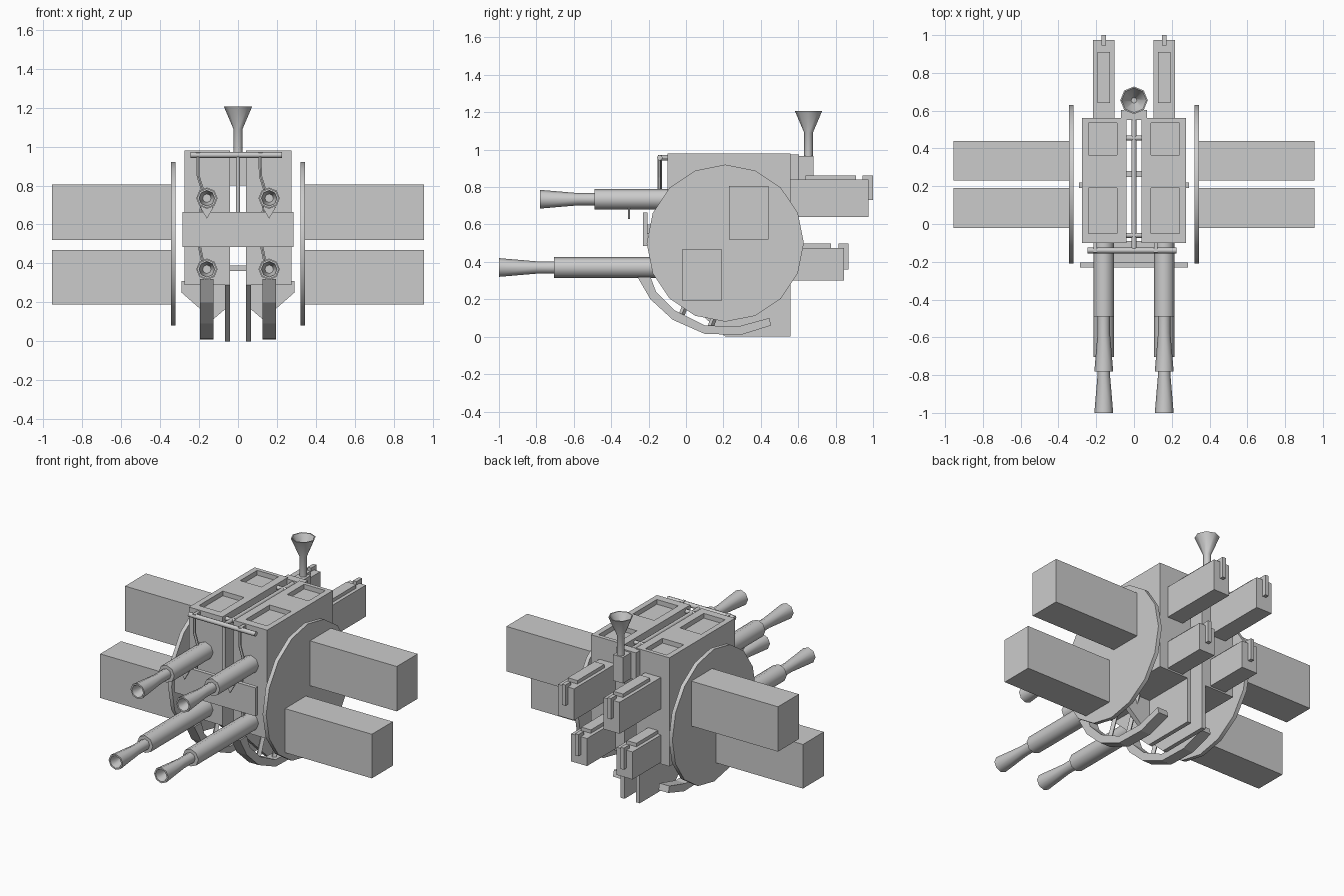
import bpy, bmesh, math
from mathutils import Vector

if "Cube" in bpy.data.objects:
    bpy.data.objects.remove(bpy.data.objects["Cube"])


def finish(name, bm, smooth=False):
    bmesh.ops.recalc_face_normals(bm, faces=bm.faces[:])
    me = bpy.data.meshes.new(name)
    bm.to_mesh(me)
    bm.free()
    ob = bpy.data.objects.new(name, me)
    bpy.context.collection.objects.link(ob)
    if smooth:
        bpy.ops.object.select_all(action='DESELECT')
        ob.select_set(True)
        bpy.context.view_layer.objects.active = ob
        bpy.ops.object.shade_smooth_by_angle(angle=math.radians(50))
    return ob


def box(name, x, y, z):
    # box from (min, max) ranges
    bm = bmesh.new()
    bmesh.ops.create_cube(bm, size=1)
    for v in bm.verts:
        v.co = Vector([(r[0] + r[1]) / 2 + c * (r[1] - r[0]) for r, c in zip((x, y, z), v.co)])
    return finish(name, bm)


def prism(name, pts, place, a, b):
    # closed 2D outline swept between a and b
    bm = bmesh.new()
    lo = [bm.verts.new(place(p, a)) for p in pts]
    hi = [bm.verts.new(place(p, b)) for p in pts]
    bm.faces.new(lo)
    bm.faces.new(hi)
    n = len(pts)
    for i in range(n):
        j = (i + 1) % n
        bm.faces.new((lo[i], lo[j], hi[j], hi[i]))
    return finish(name, bm)


def in_yz(p, x):
    return (x, p[0], p[1])


def in_xz(p, y):
    return (p[0], y, p[1])


def lathe(name, profile, place, sides=8):
    # profile of (distance along axis, radius), capped at both ends
    bm = bmesh.new()
    rings = []
    for d, r in profile:
        rings.append([bm.verts.new(place(d, r * math.cos(2 * math.pi * k / sides),
                                         r * math.sin(2 * math.pi * k / sides))) for k in range(sides)])
    for a, b in zip(rings, rings[1:]):
        for i in range(sides):
            j = (i + 1) % sides
            bm.faces.new((a[i], a[j], b[j], b[i]))
    bm.faces.new(rings[0])
    bm.faces.new(rings[-1])
    return finish(name, bm, True)


def rod(name, p, q, r, sides=8):
    p, q = Vector(p), Vector(q)
    rot = (q - p).to_track_quat('Z', 'Y')
    return lathe(name, [(0, r), ((q - p).length, r)],
                 lambda d, u, v: p + rot @ Vector((u, v, d)), sides)


def span(s, a, b):
    return tuple(sorted((s * a, s * b)))


for s, side in ((-1, "left"), (1, "right")):
    # main housing with two recessed roof panels
    body = box(side + "_housing", span(s, .04, .275), (-.1, .56), (.29, .98))
    for y in ((-.05, .19), (.365, .535)):
        cut = box("panel_cutter", span(s, .09, .24), y, (.95, 1.05))
        mod = body.modifiers.new("recess", 'BOOLEAN')
        mod.object = cut
        mod.operation = 'DIFFERENCE'
        mod.solver = 'EXACT'
        bpy.context.view_layer.objects.active = body
        bpy.ops.object.modifier_apply(modifier=mod.name)
        bpy.data.objects.remove(cut)

    # lower fin, curved chute and its bracket
    prism(side + "_fin", [(.56, 0), (.21, 0), (-.1, .29), (.56, .29)], in_yz, s * .04, s * .067)
    prism(side + "_curved_chute",
          [(-.26, .32), (-.19, .20), (-.07, .09), (.10, .015), (.295, .01), (.455, .06),
           (.445, .10), (.28, .055), (.10, .06), (-.06, .14), (-.16, .24), (-.19, .32)],
          in_yz, s * .125, s * .195)
    prism(side + "_chute_bracket",
          [(s * .06, .31), (s * .29, .31), (s * .29, .25), (s * .13, .11), (s * .06, .17)],
          in_xz, .19, .22)
    for i, (y, z) in enumerate(((-.03, .1), (.13, .05))):
        rod(f"{side}_chute_strut_{i}", (s * .16, y, z), (s * .16, y + .1, z + .25), .016, 4)

    # side disc
    lathe(side + "_side_disc", [(.32, .42), (.345, .42)],
          lambda d, u, v: (s * d, .21 + u, .5 + v), 16)

    # side boxes
    box(side + "_upper_side_box", span(s, .345, .955), (.23, .44), (.52, .805))
    box(side + "_lower_side_box", span(s, .345, .955), (-.02, .19), (.19, .47))

    # guns: hollow flared barrel, sleeve, breech, lid and rear tab
    x = s * .16
    for lvl, z, tip, sleeve, zb, zt, ye, yl, tab in (
            ("upper", .735, -.78, -.49, .64, .84, .975, .91, .73),
            ("lower", .37, -1.0, -.705, .30, .475, .845, .775, .36)):
        n = f"{side}_{lvl}_"
        lathe(n + "barrel",
              [(tip + .1, .022), (tip, .04), (tip, .05), (tip + .2, .033), (sleeve, .033),
               (sleeve, .055), (-.05, .055)],
              lambda d, u, v: (x + u, d, z + v))
        box(n + "breech", (x - .056, x + .056), (.55, ye), (zb, zt))
        box(n + "breech_lid", (x - .034, x + .034), (yl - .27, yl), (zt - .01, zt + .022))
        box(n + "breech_tab", (x - .012, x + .012), (ye - .03, ye + .025), (tab, zt + .022))

    # pointer under the upper barrel
    prism(side + "_pointer", [(x - .035, .69), (x + .035, .69), (x, .63)], in_xz, -.31, -.3)

    # bent cable from the front bar down to both guns
    pts = [(x - .047, -.143, .96), (x - .045, -.143, .85), (x - .02, -.143, .77),
           (x - .045, -.143, .52), (x - .02, -.143, .4)]
    for i, (p, q) in enumerate(zip(pts, pts[1:])):
        rod(f"{side}_cable_{i}", p, q, .009, 6)
    box(side + "_bar_mount", (x - .055, x - .035), (-.15, -.09), (.95, .972))

# front plate, bar and post
box("front_plate", (-.285, .285), (-.23, -.205), (.485, .665))
rod("front_bar", (-.245, -.14, .957), (.225, -.14, .957), .015)
rod("front_post", (0, -.14, .957), (0, -.14, .56), .011)
box("plate_bracket", (-.2, .2), (-.21, -.09), (.55, .6))

# rods and ties between the housings
rod("centre_rod", (0, -.14, .955), (0, .57, .955), .013)
for i, y in enumerate((-.06, .455)):
    rod(f"cross_rod_{i}", (-.05, y, .955), (.05, y, .955), .013)
box("lower_tie", (-.05, .05), (.25, .28), (.362, .39))

# rear horn on its mount
box("horn_plate", (-.07, .07), (.55, .603), (.8, .973))
box("horn_mount", (-.035, .035), (.6, .683), (.8, .965))
lathe("horn", [(.95, .023), (1.09, .023), (1.207, .073), (1.207, .066), (1.1, .015)],
      lambda d, u, v: (u, .655 + v, d))
